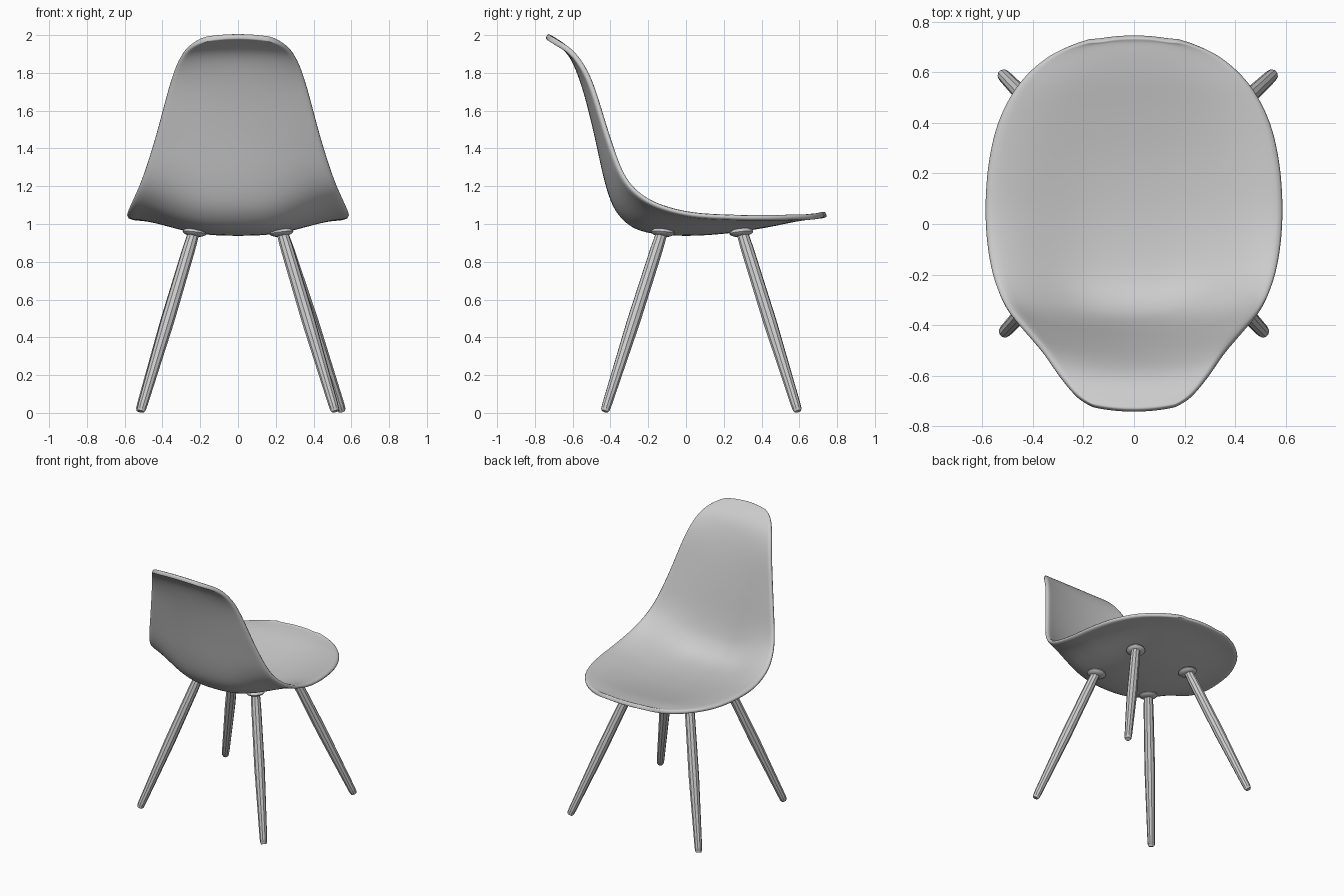
import bpy, bmesh, math
from mathutils import Vector

cube = bpy.data.objects.get("Cube")
if cube:
    bpy.data.objects.remove(cube, do_unlink=True)


def make_material(name, color):
    mat = bpy.data.materials.new(name)
    mat.use_nodes = True
    mat.diffuse_color = color
    mat.node_tree.nodes["Principled BSDF"].inputs["Base Color"].default_value = color
    return mat


grey = make_material("light grey", (0.6, 0.6, 0.6, 1))


def finish(bm, name, angle):
    mesh = bpy.data.meshes.new(name)
    bm.to_mesh(mesh)
    bm.free()
    obj = bpy.data.objects.new(name, mesh)
    bpy.context.collection.objects.link(obj)
    mesh.materials.append(grey)
    bpy.ops.object.select_all(action="DESELECT")
    obj.select_set(True)
    bpy.context.view_layer.objects.active = obj
    bpy.ops.object.shade_smooth_by_angle(angle=math.radians(angle))
    return obj


def smooth_stations(rows, steps):
    """Catmull-Rom interpolation through the station rows."""
    pts = [Vector(r) for r in rows]
    pts = [2 * pts[0] - pts[1]] + pts + [2 * pts[-1] - pts[-2]]
    out = []
    for a, b, c, d in zip(pts, pts[1:], pts[2:], pts[3:]):
        for i in range(steps):
            t = i / steps
            out.append(0.5 * (2 * b + (c - a) * t + (2 * a - 5 * b + 4 * c - d) * t ** 2
                              + (3 * b - a - 3 * c + d) * t ** 3))
    return out + [pts[-2]]


# Shell stations, top of backrest to seat edge:
# half width, centre y, centre z, rim y, rim z
stations = [
    (.16, -.745, 1.98, -.728, 1.968),
    (.225, -.71, 1.962, -.69, 1.945),
    (.3, -.62, 1.89, -.605, 1.885),
    (.36, -.55, 1.72, -.52, 1.75),
    (.437, -.488, 1.48, -.43, 1.47),
    (.507, -.425, 1.2, -.345, 1.25),
    (.55, -.36, 1.05, -.25, 1.14),
    (.577, -.24, .962, -.13, 1.075),
    (.59, -.02, .937, .03, 1.035),
    (.58, .22, .95, .22, 1.022),
    (.54, .42, .98, .4, 1.018),
    (.46, .58, 1.012, .55, 1.02),
    (.35, .67, 1.025, .655, 1.022),
    (.25, .722, 1.03, .708, 1.03),
    (.17, .748, 1.04, .735, 1.04),
]

# One-piece seat shell; the seat sides flare out to a flat lip
bm = bmesh.new()
cols = 24
grid = []
for row in smooth_stations(stations, 3):
    w, cy, cz, ry, rz = (row[i] for i in range(5))
    flare = min(1, max(0, (1.3 - rz) * 4))
    line = []
    for i in range(cols + 1):
        u = 2 * i / cols - 1
        lip = (1 - math.cos(math.pi * abs(u) ** 1.4)) / 2
        f = u * u + (lip - u * u) * flare
        line.append(bm.verts.new((w * u, cy + (ry - cy) * f, cz + (rz - cz) * f)))
    grid.append(line)
for r, s in zip(grid, grid[1:]):
    for i in range(cols):
        bm.faces.new((r[i], r[i + 1], s[i + 1], s[i])[::-1])
bmesh.ops.recalc_face_normals(bm, faces=bm.faces)
bm.normal_update()
if bm.faces[len(bm.faces) // 2].normal.z < 0:
    bmesh.ops.reverse_faces(bm, faces=bm.faces)
shell = finish(bm, "seat_shell", 60)
thick = shell.modifiers.new("thickness", "SOLIDIFY")
thick.thickness = 0.03
thick.offset = 1
soft = shell.modifiers.new("rounding", "SUBSURF")
soft.levels = soft.render_levels = 1


def lathe(name, base, tip, profile, sides, angle):
    """Closed turned part; profile is (fraction of axis, radius)."""
    base, tip = Vector(base), Vector(tip)
    turn = (tip - base).to_track_quat("Z", "Y")
    bm = bmesh.new()
    rings = []
    for t, radius in profile:
        ring = []
        for k in range(sides):
            a = math.tau * k / sides
            p = turn @ Vector((radius * math.cos(a), radius * math.sin(a), 0))
            ring.append(bm.verts.new(base.lerp(tip, t) + p))
        rings.append(ring)
    for r, s in zip(rings, rings[1:]):
        for k in range(sides):
            n = (k + 1) % sides
            bm.faces.new((r[k], r[n], s[n], s[k]))
    bm.faces.new(rings[0][::-1])
    bm.faces.new(rings[-1])
    return finish(bm, name, angle)


# Splayed tapered legs with round mounting pads under the shell
leg_profile = [(0, .018), (.012, .024), (.04, .026), (.5, .036), (.9, .034), (1, .03)]
pad_profile = [(0, .035), (.25, .056), (.5, .064), (.75, .06), (1, .045)]
feet = {
    "back_left": (.515, -.43), "back_right": (-.515, -.43),
    "front_left": (.55, .592), "front_right": (-.52, .592),
}
for place, (x, y) in feet.items():
    side = math.copysign(1, x)
    top = Vector((side * .232, -.125 if y < 0 else .295, .962))
    lathe(place + "_leg", (x, y, .008), top, leg_profile, 10, 30)
    lean = Vector((-side * .004, .003 if y < 0 else -.004, .036))
    low = top - Vector((0, 0, .026))
    lathe(place + "_pad", low, low + lean, pad_profile, 20, 60)
